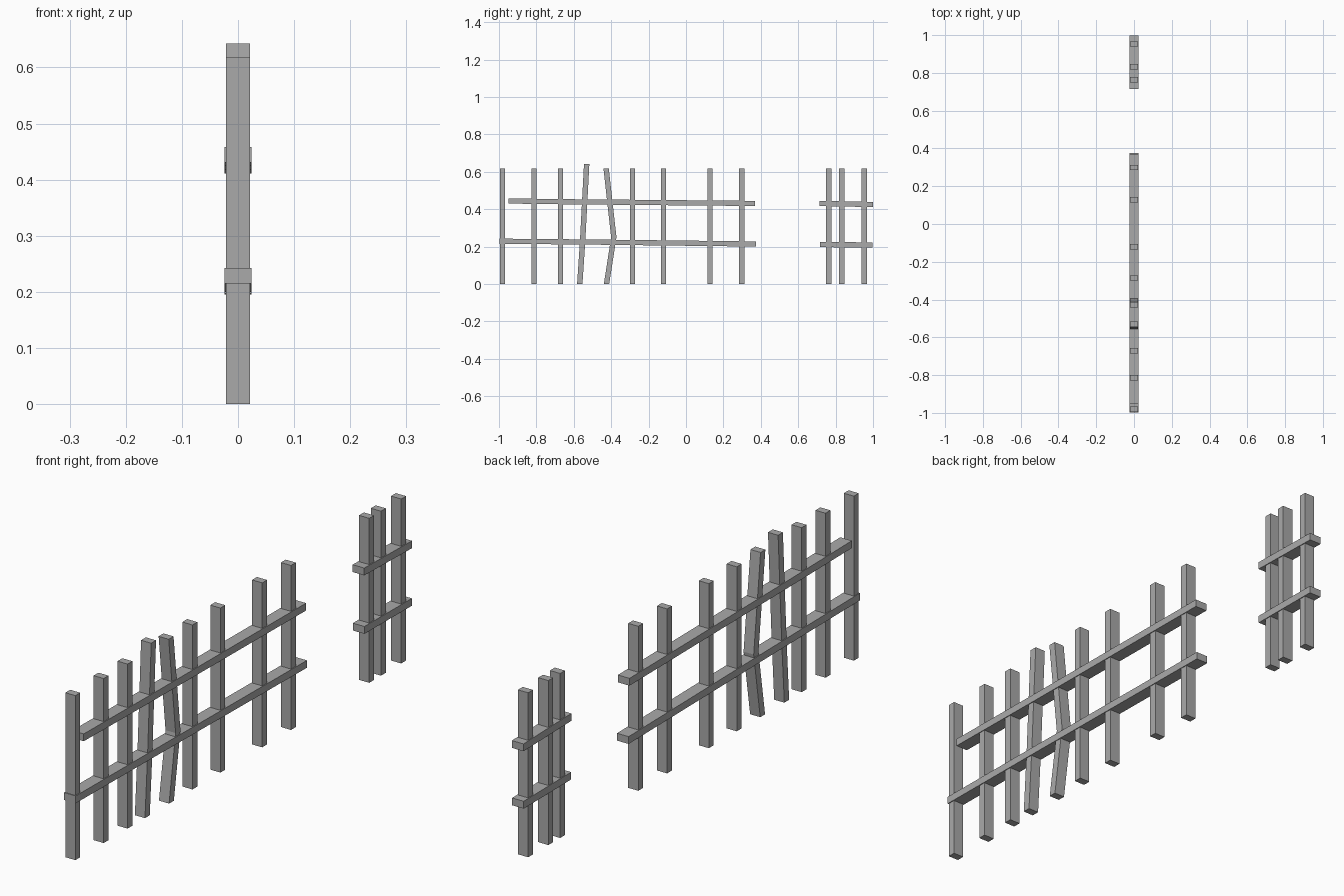
import bpy
import bmesh
from mathutils import Vector

cube = bpy.data.objects.get("Cube")
if cube:
    bpy.data.objects.remove(cube, do_unlink=True)

wood = bpy.data.materials.new("weathered_grey")
wood.use_nodes = True
grey = (0.4, 0.4, 0.4, 1)
wood.diffuse_color = grey
wood.node_tree.nodes["Principled BSDF"].inputs["Base Color"].default_value = grey


def plank(name, path, half_x, offset):
    """Sweep a rectangle along (y, z) points; offset is the in-plane half thickness."""
    bm = bmesh.new()
    off = Vector((0, *offset))
    rings = []
    for y, z in path:
        centre = Vector((0, y, z))
        side = Vector((half_x, 0, 0))
        corners = (side + off, off - side, -side - off, side - off)
        rings.append([bm.verts.new(centre + c) for c in corners])
    for a, b in zip(rings, rings[1:]):
        for i in range(4):
            j = (i + 1) % 4
            bm.faces.new((a[i], a[j], b[j], b[i]))
    bm.faces.new(rings[0])
    bm.faces.new(rings[-1])
    bmesh.ops.recalc_face_normals(bm, faces=bm.faces)
    mesh = bpy.data.meshes.new(name)
    bm.to_mesh(mesh)
    bm.free()
    mesh.materials.append(wood)
    obj = bpy.data.objects.new(name, mesh)
    bpy.context.collection.objects.link(obj)


# Upright posts
HEIGHT = 0.618
for n, y in enumerate((-0.981, -0.813, -0.671, -0.286, -0.12, 0.128, 0.299,
                       0.763, 0.833, 0.953)):
    plank(f"post_{n + 1}", [(y, 0), (y, HEIGHT)], 0.021, (0.0143, 0))

# Leaning and broken posts
plank("leaning_post", [(-0.568, 0), (-0.553, 0.225), (-0.531, 0.643)], 0.021, (0.0143, 0))
plank("bent_post", [(-0.425, 0), (-0.386, 0.25), (-0.427, HEIGHT)], 0.021, (0.0143, 0))

# Rails of the long and short sections
rails = {
    "long_upper_rail": [(-0.95, 0.444), (-0.55, 0.439), (0.37, 0.431)],
    "long_lower_rail": [(-0.998, 0.229), (-0.55, 0.225), (0.375, 0.214)],
    "short_upper_rail": [(0.715, 0.431), (0.999, 0.425)],
    "short_lower_rail": [(0.716, 0.211), (0.998, 0.209)],
}
for name, path in rails.items():
    plank(name, path, 0.024, (0, 0.0138))
